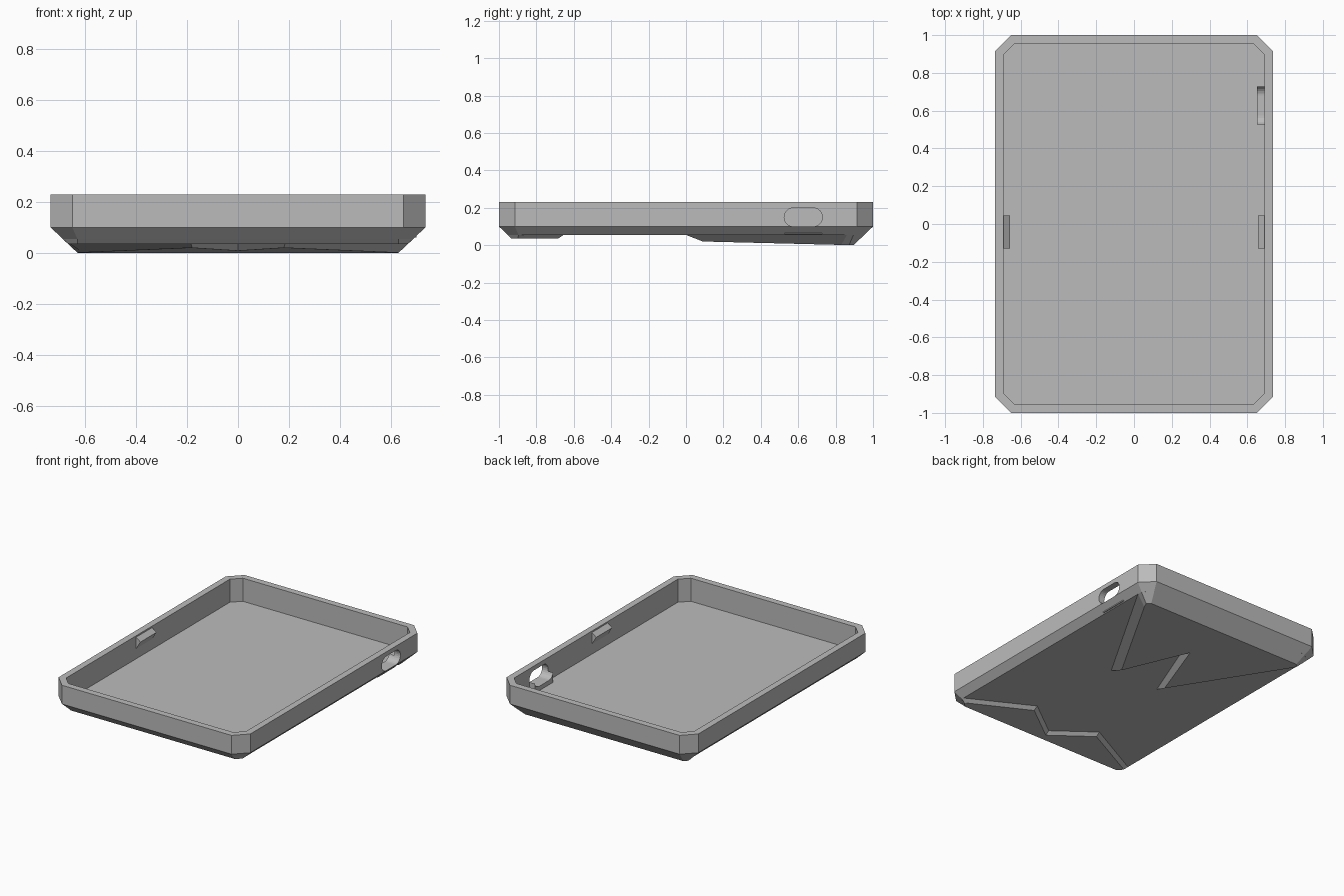
import bpy, bmesh, math

if "Cube" in bpy.data.objects:
    bpy.data.objects.remove(bpy.data.objects["Cube"], do_unlink=True)

# Single plain grey
grey = bpy.data.materials.new("plain grey")
grey.use_nodes = True
COLOR = (0.5, 0.5, 0.5, 1)
grey.diffuse_color = COLOR
grey.node_tree.nodes["Principled BSDF"].inputs["Base Color"].default_value = COLOR

HX, HY, LEG = 0.735, 1.0, 0.085
RIM, FLOOR, TOP, BASE = 0.045, 0.07, 0.23, 0.055


def loft(name, rings):
    """Join equal-length closed rings and cap both ends."""
    bm = bmesh.new()
    loops = [[bm.verts.new(p) for p in ring] for ring in rings]
    for a, b in zip(loops, loops[1:]):
        for i in range(len(a)):
            j = (i + 1) % len(a)
            bm.faces.new((a[i], a[j], b[j], b[i]))
    bm.faces.new(loops[0])
    bm.faces.new(loops[-1])
    bmesh.ops.recalc_face_normals(bm, faces=bm.faces)
    mesh = bpy.data.meshes.new(name)
    bm.to_mesh(mesh)
    bm.free()
    mesh.materials.append(grey)
    obj = bpy.data.objects.new(name, mesh)
    bpy.context.collection.objects.link(obj)
    return obj


def octagon(inset, z):
    """Chamfered rectangle, offset inward by inset."""
    x, y = HX - inset, HY - inset
    leg = LEG - inset * (2 - math.sqrt(2))
    quarter = [(x, y - leg), (x - leg, y)]
    half = quarter + [(-a, b) for a, b in reversed(quarter)]
    return [(a, b, z) for a, b in half + [(-a, -b) for a, b in half]]


def mirrored(half):
    """Close a half outline that starts on the centre line."""
    return half + [(-x, y, z) for x, y, z in reversed(half[1:])]


def slot(x, y0, y1, z0, z1):
    """Rounded slot outline across the side wall."""
    r, zc = (z1 - z0) / 2, (z0 + z1) / 2
    pts = []
    for i in range(26):
        end, k = divmod(i, 13)
        a = -math.pi / 2 + math.pi * k / 12 + math.pi * end
        yc = y0 + r if end else y1 - r
        pts.append((x, yc + r * math.cos(a), zc + r * math.sin(a)))
    return pts


# Open tray with tapered underside
tray = loft("tray_shell", [octagon(0.047, BASE), octagon(0, 0.1), octagon(0, TOP),
                           octagon(RIM, TOP), octagon(RIM, FLOOR)])

# Small ledge inside the side opening
ledge = loft("opening_ledge", [[(x, y, z) for x, y in
             ((0.65, 0.527), (0.70, 0.527), (0.70, 0.727), (0.65, 0.727))]
             for z in (0.06, 0.15)])

# Cut the rounded side opening
cutter = loft("opening_cutter", [slot(x, 0.525, 0.729, 0.1, 0.2) for x in (0.6, 0.8)])
cutter.hide_render = True
for obj in (tray, ledge):
    mod = obj.modifiers.new("side opening", "BOOLEAN")
    mod.operation = "DIFFERENCE"
    mod.solver = "EXACT"
    mod.object = cutter
    bpy.context.view_layer.objects.active = obj
    bpy.ops.object.modifier_apply(modifier=mod.name)
bpy.data.objects.remove(cutter, do_unlink=True)


# Raised zigzag plates below the floor
def plate(name, base, face, depth):
    top = [(x, y, BASE + 0.004) for x, y in base]
    edge = [(x, y, BASE) for x, y in base]
    low = [(x, y, depth(y)) for x, y in face]
    return loft(name, [mirrored(r) for r in (top, edge, low)])


plate("back_plate",
      [(0, 0.48), (0.19, 0), (0.688, 0.86), (0.688, 0.895), (0.63, 0.953)],
      [(0, 0.56), (0.18, 0.09), (0.61, 0.83), (0.63, 0.872), (0.607, 0.895)],
      lambda y: 0.02 * (0.895 - y) / 0.805)
plate("front_plate",
      [(0, -0.85), (0.26, -0.655), (0.688, -0.88), (0.688, -0.895), (0.63, -0.953)],
      [(0, -0.88), (0.26, -0.685), (0.655, -0.89), (0.665, -0.9), (0.63, -0.932)],
      lambda y: 0.035)

# Wedge clips on the inner side walls
for side, name in ((1, "left_clip"), (-1, "right_clip")):
    loft(name, [[(side * x, y, z) for x, z in
                 ((0.70, 0.22), (0.69, 0.22), (0.657, 0.195), (0.69, 0.14), (0.70, 0.14))]
                for y in (-0.13, 0.045)])
